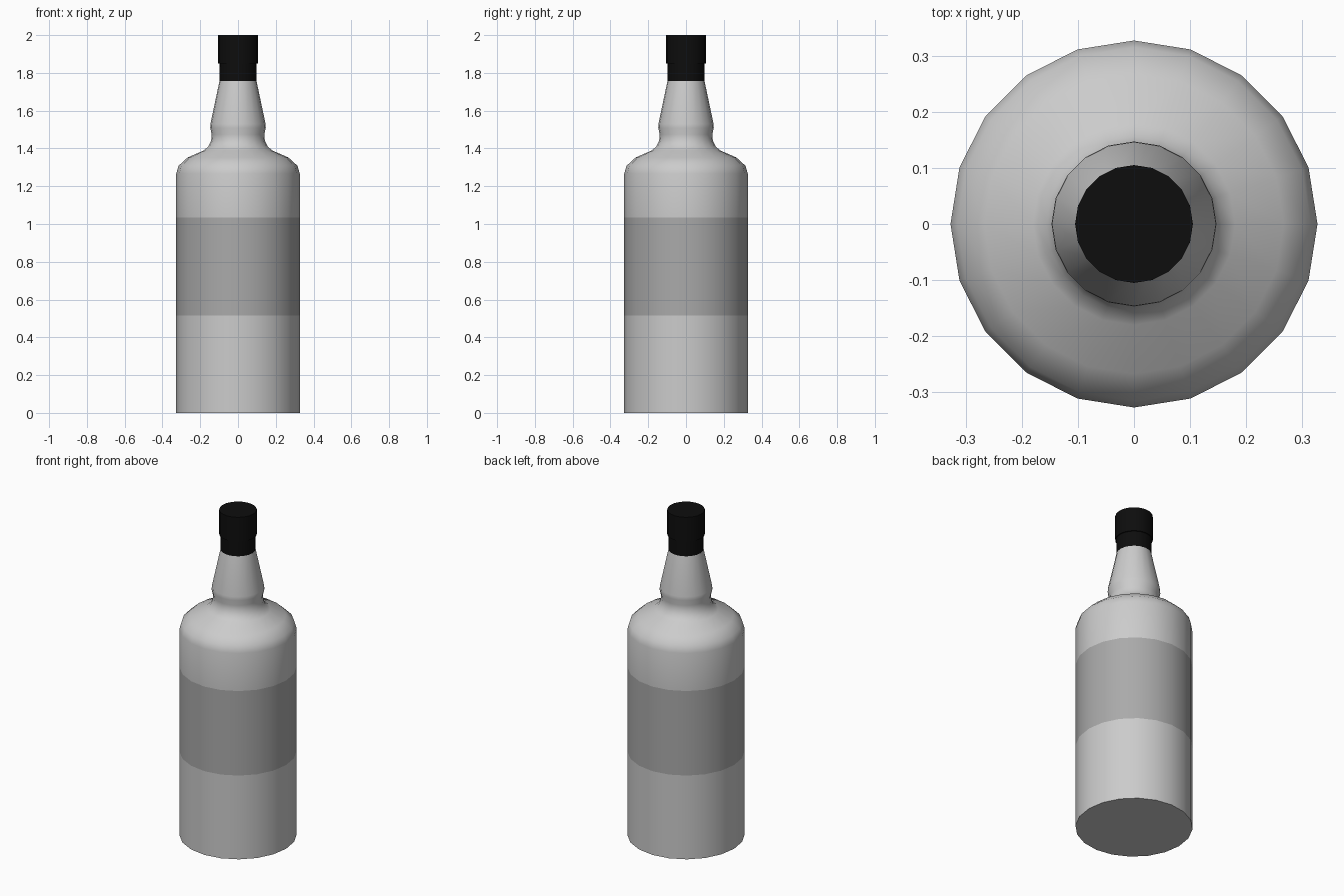
import bpy, bmesh, math

if "Cube" in bpy.data.objects:
    bpy.data.objects.remove(bpy.data.objects["Cube"])

SIDES = 20


def colour(name, value):
    mat = bpy.data.materials.new(name)
    mat.diffuse_color = (value, value, value, 1)
    mat.use_nodes = True
    mat.node_tree.nodes["Principled BSDF"].inputs["Base Color"].default_value = mat.diffuse_color
    return mat


def lathe(name, profile, mat=None, cap_bottom=False, cap_top=False):
    """Revolve a (radius, height) profile around z."""
    bm = bmesh.new()
    rings = []
    for r, z in profile:
        rings.append([bm.verts.new((r * math.cos(2 * math.pi * i / SIDES),
                                    r * math.sin(2 * math.pi * i / SIDES), z))
                      for i in range(SIDES)])
    for low, high in zip(rings, rings[1:]):
        for i in range(SIDES):
            j = (i + 1) % SIDES
            bm.faces.new((low[i], low[j], high[j], high[i]))
    if cap_bottom:
        bm.faces.new(rings[0][::-1])
    if cap_top:
        bm.faces.new(rings[-1])
    mesh = bpy.data.meshes.new(name)
    bm.to_mesh(mesh)
    bm.free()
    if mat:
        mesh.materials.append(mat)
    obj = bpy.data.objects.new(name, mesh)
    bpy.context.collection.objects.link(obj)
    bpy.ops.object.select_all(action='DESELECT')
    obj.select_set(True)
    bpy.context.view_layer.objects.active = obj
    bpy.ops.object.shade_smooth_by_angle(angle=math.radians(40))
    return obj


R = 0.327

# Glass below the label, with the flat base
lathe("lower_body", [(R, 0), (R, 0.515)], cap_bottom=True)

# Label band, flush with the glass
lathe("label", [(R, 0.515), (R, 1.035)], colour("label_grey", 0.4))

# Glass above the label: wall, rounded shoulder, collar and tapered neck
lathe("shoulder_and_neck", [
    (R, 1.035), (R, 1.267), (0.315, 1.308), (0.267, 1.352), (0.18, 1.39),
    (0.156, 1.412), (0.142, 1.442), (0.139, 1.474), (0.147, 1.508),
    (0.146, 1.53), (0.098, 1.757)])

# Stepped cap
lathe("cap", [(0.098, 1.757), (0.099, 1.85), (0.105, 1.85), (0.105, 2.0)],
      colour("cap_black", 0.004), cap_top=True)
